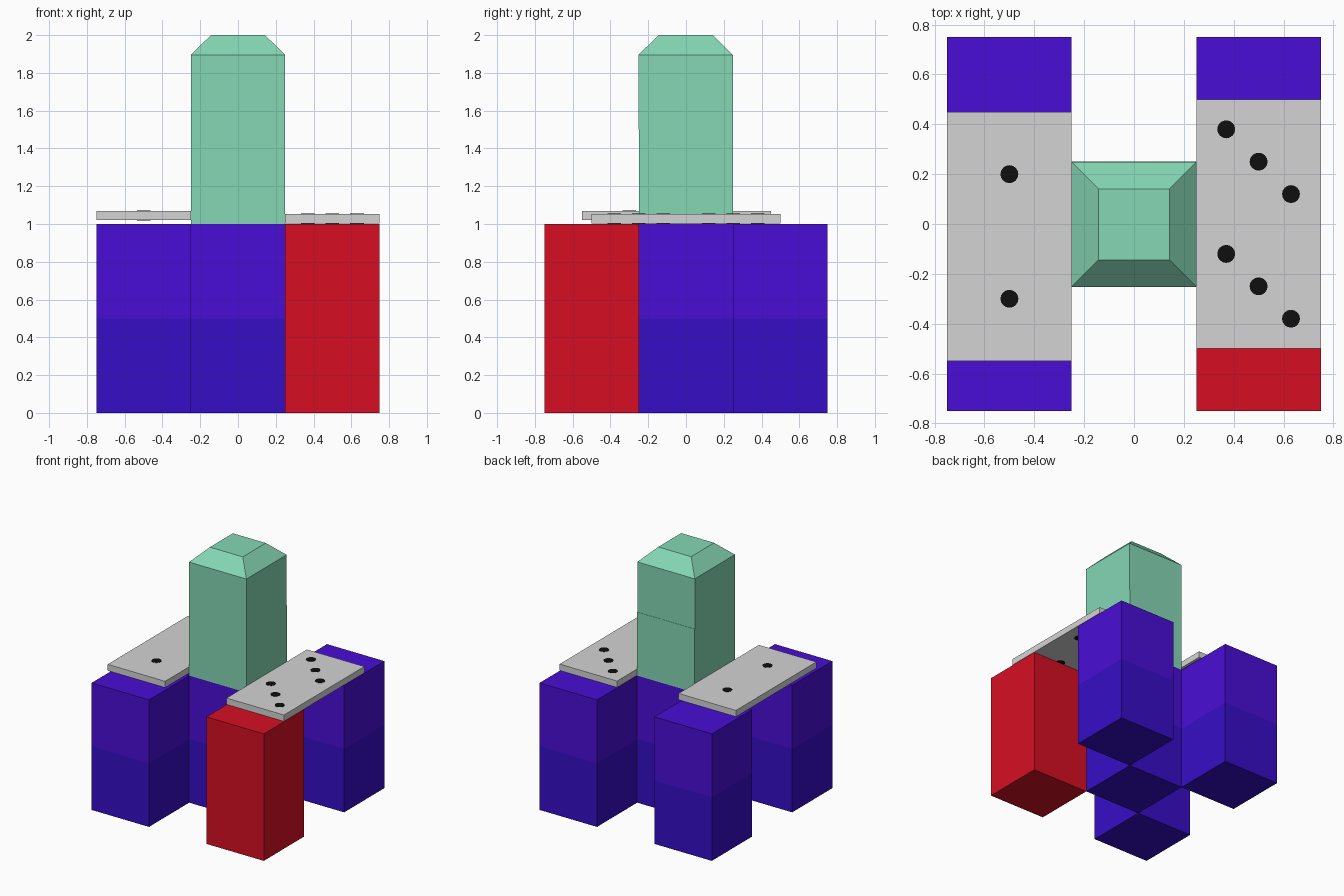
import bpy, bmesh

if "Cube" in bpy.data.objects:
    bpy.data.objects.remove(bpy.data.objects["Cube"])


def material(name, rgb):
    """Make a flat material from sRGB 0-255 values."""
    m = bpy.data.materials.new(name)
    lin = [((c / 255 + 0.055) / 1.055) ** 2.4 if c > 10 else c / 255 / 12.92 for c in rgb]
    m.diffuse_color = (*lin, 1)
    m.use_nodes = True
    m.node_tree.nodes["Principled BSDF"].inputs["Base Color"].default_value = m.diffuse_color
    return m


UPPER_BLUE = material("violet_blue", (73, 13, 213))
LOWER_BLUE = material("deep_blue", (54, 13, 198))
RED = material("red", (214, 15, 35))
GREEN = material("mint_green", (133, 215, 181))
GREY = material("light_grey", (212, 212, 212))
BLACK = material("black", (14, 14, 14))


def finish(bm, name, mat):
    me = bpy.data.meshes.new(name)
    bm.to_mesh(me)
    bm.free()
    me.materials.append(mat)
    ob = bpy.data.objects.new(name, me)
    bpy.context.collection.objects.link(ob)
    return ob


def box(name, x, y, z, mat, top_inset=0.0):
    """Box from (min, max) ranges; top_inset narrows the top face."""
    bm = bmesh.new()
    bmesh.ops.create_cube(bm, size=1)
    for v in bm.verts:
        s = top_inset if v.co.z > 0 else 0
        v.co = [r[1] - t if c > 0 else r[0] + t
                for c, r, t in zip(v.co, (x, y, z), (s, s, 0))]
    return finish(bm, name, mat)


def domino(name, x, y, z, spots):
    """Flat plate with round spots showing on both sides."""
    box(name + "_plate", x, y, z, GREY)
    bm = bmesh.new()
    for sx, sy in spots:
        made = bmesh.ops.create_cone(bm, cap_ends=True, segments=16, radius1=0.036,
                                     radius2=0.036, depth=z[1] - z[0] + 0.004)
        bmesh.ops.translate(bm, verts=made["verts"], vec=(sx, sy, sum(z) / 2))
    finish(bm, name + "_spots", BLACK)


# Blue columns, each of two stacked cubes
for name, cx, cy in (("front_left", -0.5, -0.5), ("back_left", -0.5, 0.5),
                     ("back_right", 0.5, 0.5), ("centre", 0, 0)):
    xr, yr = (cx - 0.25, cx + 0.25), (cy - 0.25, cy + 0.25)
    box(name + "_lower_block", xr, yr, (0, 0.5), LOWER_BLUE)
    box(name + "_upper_block", xr, yr, (0.5, 1), UPPER_BLUE)

# Red column
box("red_column", (0.25, 0.75), (-0.75, -0.25), (0, 1), RED)

# Green tower with a tapered cap
side = (-0.25, 0.25)
box("tower_lower", side, side, (1, 1.5), GREEN)
box("tower_upper", side, (-0.252, 0.248), (1.5, 1.895), GREEN)
box("tower_cap", side, (-0.252, 0.248), (1.895, 2), GREEN, 0.107)

# Spotted plates
domino("left_domino", (-0.75, -0.25), (-0.55, 0.45), (1.02, 1.07),
       [(-0.5, 0.2), (-0.5, -0.3)])
domino("right_domino", (0.25, 0.75), (-0.5, 0.5), (1.003, 1.053),
       [(0.5 + d, cy - d) for cy in (0.25, -0.25) for d in (-0.13, 0, 0.13)])
